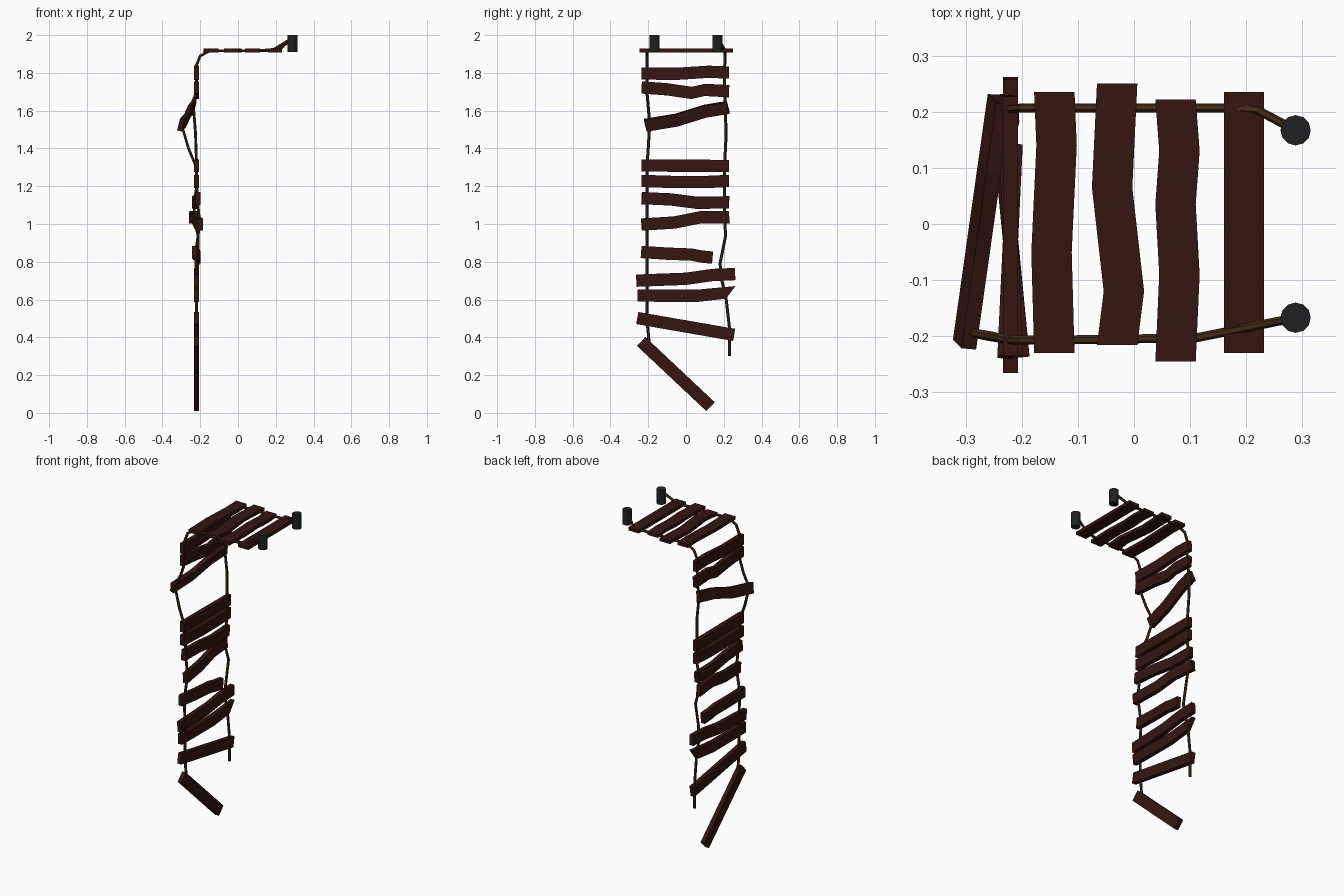
import bpy, bmesh
from mathutils import Vector

if "Cube" in bpy.data.objects:
    bpy.data.objects.remove(bpy.data.objects["Cube"])


def material(name, rgb):
    m = bpy.data.materials.new(name)
    m.diffuse_color = (*rgb, 1)
    m.use_nodes = True
    m.node_tree.nodes["Principled BSDF"].inputs["Base Color"].default_value = m.diffuse_color
    return m


WOOD = material("dark_wood", (0.035, 0.008, 0.005))
ROPE = material("rope_brown", (0.055, 0.024, 0.007))
IRON = material("post_black", (0.014, 0.015, 0.017))


def plank(name, pts, normal, width, thick, skew=0.0):
    """Board swept through centre points; skew shears the far end cut."""
    pts = [Vector(p) for p in pts]
    d = (pts[-1] - pts[0]).normalized()
    n = Vector(normal)
    n = (n - d * n.dot(d)).normalized()
    w = n.cross(d)
    bm = bmesh.new()
    rings = []
    for i, p in enumerate(pts):
        s = d * skew if i == len(pts) - 1 else Vector()
        rings.append([bm.verts.new(p + (w * width / 2 + s) * a + n * thick / 2 * b)
                      for a, b in ((-1, -1), (1, -1), (1, 1), (-1, 1))])
    for r, q in zip(rings, rings[1:]):
        for k in range(4):
            bm.faces.new((r[k], r[(k + 1) % 4], q[(k + 1) % 4], q[k]))
    bm.faces.new(rings[0])
    bm.faces.new(rings[-1])
    bmesh.ops.recalc_face_normals(bm, faces=bm.faces)
    me = bpy.data.meshes.new(name)
    bm.to_mesh(me)
    bm.free()
    me.materials.append(WOOD)
    bpy.context.collection.objects.link(bpy.data.objects.new(name, me))


def rope(name, pts):
    cu = bpy.data.curves.new(name, 'CURVE')
    cu.dimensions = '3D'
    cu.bevel_depth = 0.008
    cu.bevel_resolution = 1
    cu.use_fill_caps = True
    sp = cu.splines.new('POLY')
    sp.points.add(len(pts) - 1)
    for q, p in zip(sp.points, pts):
        q.co = (*p, 1)
    sp.use_smooth = False
    cu.materials.append(ROPE)
    bpy.context.collection.objects.link(bpy.data.objects.new(name, cu))


# Deck planks lying flat at the top: (x, y) centre lines
deck = [
    [(-.142, -.23), (-.147, -.05), (-.138, .14), (-.142, .235)],
    [(-.03, -.216), (-.018, -.12), (-.039, .065), (-.03, .25)],
    [(.074, -.245), (.081, -.09), (.074, .035), (.081, .13), (.074, .222)],
    [(.196, -.23), (.196, .235)],
]
for i, line in enumerate(deck):
    plank(f"deck_plank_{i + 1}", [(x, y, 1.918) for x, y in line], (0, 0, 1), .072, .02)

# Hanging planks: x at left end, x at right end, (y, z) centre line, end skew
X = -.22
hanging = [
    (X, X, [(-.235, 1.797), (-.05, 1.795), (.12, 1.806), (.228, 1.802)], 0),
    (X, X, [(-.235, 1.723), (-.1, 1.713), (.03, 1.694), (.1, 1.71), (.228, 1.703)], 0),
    (-.302, -.24, [(-.215, 1.523), (-.05, 1.55), (.1, 1.597), (.223, 1.617)], 0),
    (X, X, [(-.235, 1.31), (.228, 1.307)], 0),
    (X, X, [(-.235, 1.228), (-.05, 1.222), (.1, 1.222), (.228, 1.228)], 0),
    (-.212, -.23, [(-.235, 1.137), (-.08, 1.13), (.06, 1.112), (.228, 1.115)], 0),
    (-.2, -.245, [(-.235, .997), (-.06, 1.008), (.08, 1.036), (.228, 1.035)], 0),
    (-.23, -.212, [(-.237, .852), (-.1, .843), (.03, .838), (.08, .828), (.14, .822)], 0),
    (X, X, [(-.263, .7), (0, .71), (.14, .73), (.26, .735)], 0),
    (X, X, [(-.257, .622), (-.1, .62), (.06, .62), (.237, .638)], .026),
    (X, X, [(-.258, .502), (.255, .413)], 0),
    (X, X, [(-.237, .378), (.13, .033)], 0),
]
for i, (x0, x1, line, skew) in enumerate(hanging):
    y0, y1 = line[0][0], line[-1][0]
    pts = [(x0 + (x1 - x0) * (y - y0) / (y1 - y0), y, z) for y, z in line]
    plank(f"hanging_plank_{i + 1}", pts, (1, 0, -.25 if i == 2 else 0), .065, .027, skew)

# Side ropes running over the deck and down the drop
rope("left_rope", [
    (.288, -.167, 1.985), (.19, -.187, 1.925), (.11, -.203, 1.918), (-.15, -.207, 1.917),
    (-.2, -.207, 1.89), (X, -.207, 1.84), (X, -.207, 1.7), (-.255, -.199, 1.61),
    (-.3, -.192, 1.53), (-.262, -.2, 1.4), (X, -.207, 1.3), (-.215, -.207, 1.13),
    (-.202, -.207, 1.0), (-.225, -.207, .85), (X, -.207, .72), (X, -.207, .5),
    (X, -.195, .37)])
rope("right_rope", [
    (.288, .167, 1.985), (.22, .203, 1.925), (.16, .207, 1.918), (-.15, .207, 1.917),
    (-.2, .207, 1.89), (X, .205, 1.84), (X, .205, 1.7), (-.235, .207, 1.61),
    (-.225, .213, 1.48), (X, .205, 1.33), (X, .205, 1.2), (-.235, .203, 1.035),
    (-.212, .21, .94), (-.212, .18, .79), (X, .19, .7), (X, .213, .6),
    (X, .23, .45), (X, .23, .3)])

# Anchor posts
for side, y in (("left", -.167), ("right", .167)):
    bpy.ops.mesh.primitive_cylinder_add(vertices=12, radius=.027, depth=.09,
                                        location=(.288, y, 1.955))
    post = bpy.context.object
    post.name = f"{side}_anchor_post"
    post.data.materials.append(IRON)
